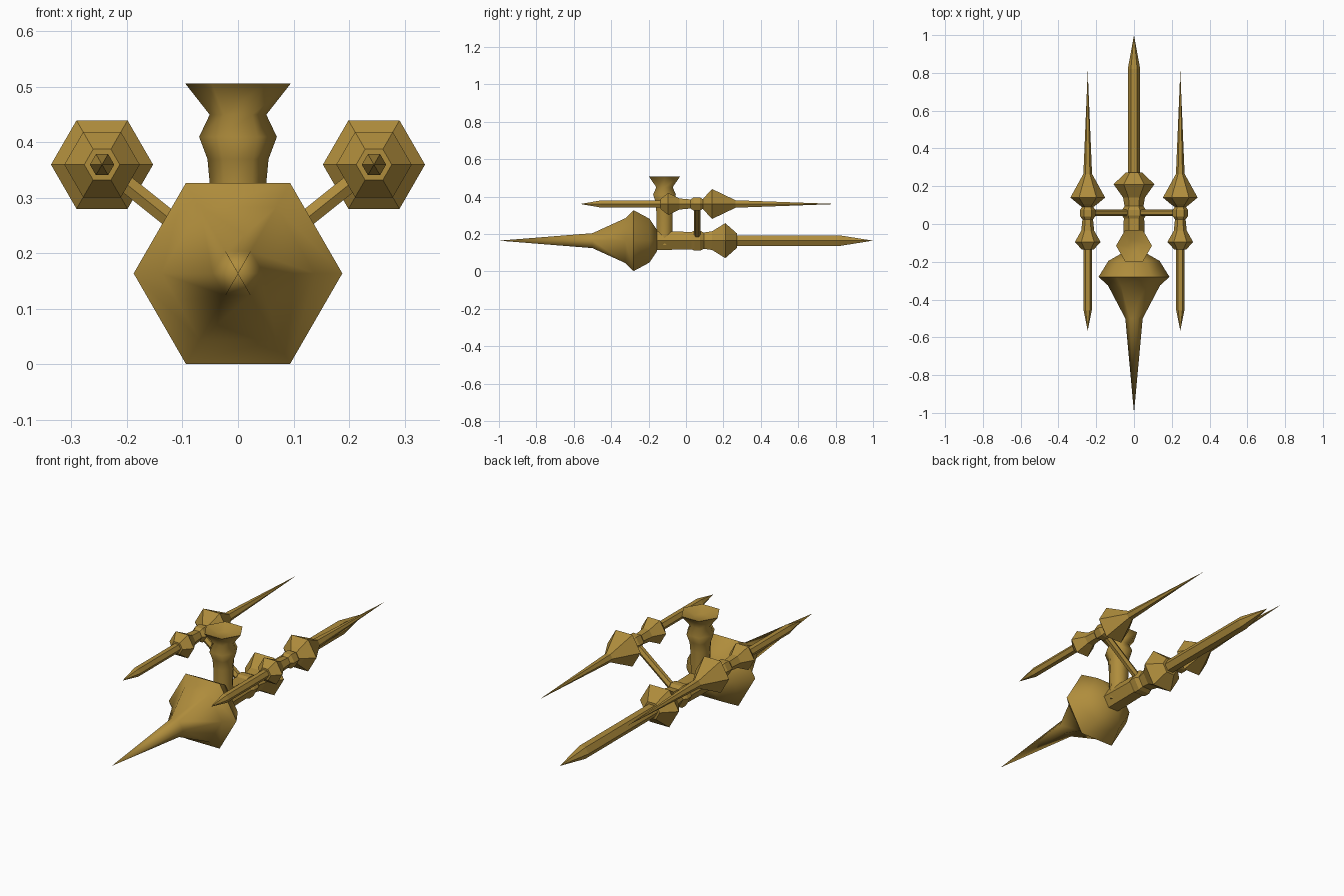
import bpy, math
from mathutils import Vector

if "Cube" in bpy.data.objects:
    bpy.data.objects.remove(bpy.data.objects["Cube"])

brass = bpy.data.materials.new("brass")
brass.diffuse_color = (0.43, 0.265, 0.045, 1)
brass.use_nodes = True
brass.node_tree.nodes["Principled BSDF"].inputs["Base Color"].default_value = brass.diffuse_color


def lathe(name, profile, origin, axis, side, smooth=False):
    """Six-sided turned shape: profile holds (distance along axis, radius)."""
    axis = Vector(axis).normalized()
    side = Vector(side).normalized()
    up = axis.cross(side)
    origin = Vector(origin)
    verts, faces, rings = [], [], []
    for t, r in profile:
        start = len(verts)
        if r == 0:
            verts.append(origin + axis * t)
            rings.append([start] * 6)
            continue
        for k in range(6):
            a = k * math.pi / 3
            verts.append(origin + axis * t + (side * math.cos(a) + up * math.sin(a)) * r)
        rings.append(list(range(start, start + 6)))
    for lo, hi in zip(rings, rings[1:]):
        for k in range(6):
            n = (k + 1) % 6
            face = []
            for i in (lo[k], lo[n], hi[n], hi[k]):
                if i not in face:
                    face.append(i)
            faces.append(face)
    # close open ends
    if profile[0][1] > 0:
        faces.append(rings[0][::-1])
    if profile[-1][1] > 0:
        faces.append(rings[-1])
    mesh = bpy.data.meshes.new(name)
    mesh.from_pydata(verts, [], faces)
    mesh.materials.append(brass)
    mesh.update()
    obj = bpy.data.objects.new(name, mesh)
    bpy.context.collection.objects.link(obj)
    if smooth:
        bpy.ops.object.select_all(action='DESELECT')
        obj.select_set(True)
        bpy.context.view_layer.objects.active = obj
        bpy.ops.object.shade_smooth_by_angle(angle=math.radians(70))
    return obj


MID = 0.164
X, Y, Z = (1, 0, 0), (0, 1, 0), (0, 0, 1)

# swollen nose hull with a long needle
lathe("nose_hull", [(-1.0, 0), (-0.5, 0.046), (-0.325, 0.138), (-0.28, 0.188),
                    (-0.195, 0.135), (-0.155, 0.065)], (0, 0, MID), Y, X, True)

# central spine with collar, rear bulb and spear shaft
lathe("spine", [(-0.16, 0.058), (0.03, 0.054), (0.045, 0.062), (0.075, 0.062),
                (0.095, 0.05), (0.14, 0.058), (0.21, 0.108), (0.272, 0.045),
                (0.272, 0.033), (0.82, 0.033), (1.0, 0)], (0, 0, MID), Y, X)

# flared tower with a shallow cup on top
lathe("tower", [(0.14, 0.05), (0.22, 0.048), (0.327, 0.051), (0.37, 0.055),
                (0.41, 0.07), (0.45, 0.051), (0.506, 0.095), (0.485, 0.032)],
      (0, -0.115, 0), Z, X, True)

# side spears and their struts
for s, label in ((-1, "left"), (1, "right")):
    lathe(label + "_spear",
          [(-0.565, 0), (-0.455, 0.022), (-0.135, 0.022), (-0.135, 0.032),
           (-0.095, 0.068), (-0.035, 0.034), (0.025, 0.028), (0.04, 0.04),
           (0.075, 0.04), (0.09, 0.03), (0.105, 0.05), (0.14, 0.092),
           (0.265, 0.023), (0.81, 0)], (s * 0.245, 0, 0.36), Y, X)
    span = Vector((s * 0.245, 0, 0.36 - MID))
    lathe(label + "_strut", [(0, 0.018), (span.length, 0.018)],
          (0, 0.06, MID), span, Y)
